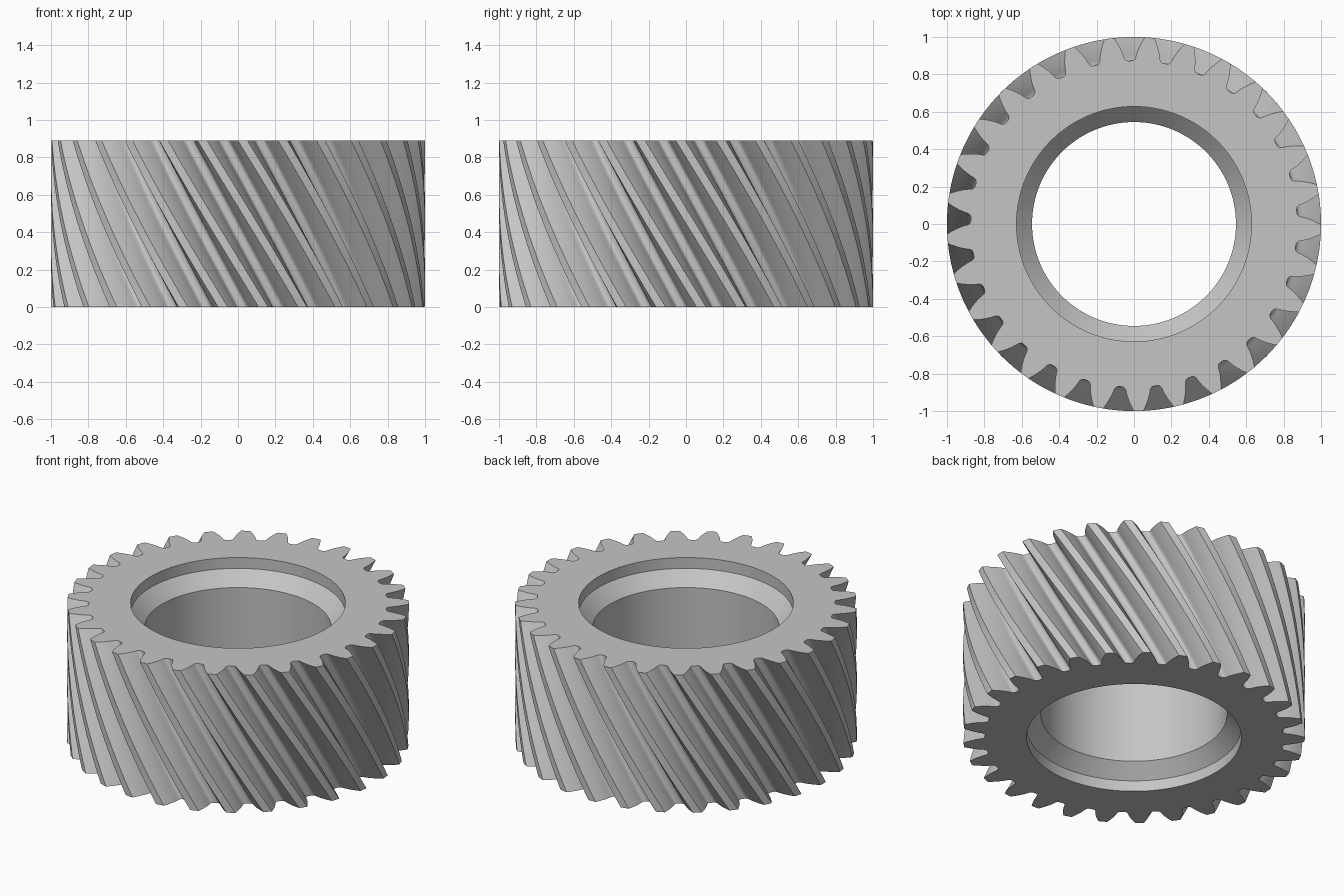
import bpy, bmesh
from math import acos, cos, sin, tan, pi, radians

cube = bpy.data.objects.get("Cube")
if cube:
    bpy.data.objects.remove(cube, do_unlink=True)

# Gear proportions
TEETH = 29
HEIGHT = 0.89
TWIST = -0.545
LAYERS = 28
PITCH_R, BASE_R, ROOT_R = 0.944, 0.87, 0.873
BORE_R, RECESS_R = 0.545, 0.628
STEP_DEPTH, CONE_DEPTH = 0.07, 0.155
TOP_GAP_ANGLE = radians(4.5)
HALF_PITCH = pi / TEETH


def involute(r):
    a = acos(min(1, BASE_R / r))
    return tan(a) - a


def gap_half_angle(r):
    return HALF_PITCH / 2 - involute(PITCH_R) + involute(r)


# Half of one gap: rounded root, involute flank, flat tip
half = [(ROOT_R, 0.012), (0.8755, 0.022), (0.8805, 0.029)]
for i in range(8):
    r = 0.889 + (1 - 0.889) * i / 7
    half.append((r, gap_half_angle(r)))
pitch = [(r, -a) for r, a in reversed(half)] + [(ROOT_R, 0)] + half + [(1, HALF_PITCH)]
profile = [(r, a + 2 * HALF_PITCH * t) for t in range(TEETH) for r, a in pitch]
COUNT = len(profile)

bm = bmesh.new()


def ring(points, z):
    return [bm.verts.new((r * cos(a), r * sin(a), z)) for r, a in points]


def toothed(t):
    turn = TOP_GAP_ANGLE + TWIST * (t - 1)
    return [(r, a + turn) for r, a in profile]


def circle(r):
    return [(r, 2 * pi * j / COUNT) for j in range(COUNT)]


def bridge(a, b, shift=0):
    for j in range(COUNT):
        k = (j + 1) % COUNT
        bm.faces.new((a[j], a[k], b[(k + shift) % COUNT], b[(j + shift) % COUNT]))


# Twisted teeth
layers = [ring(toothed(i / LAYERS), HEIGHT * i / LAYERS) for i in range(LAYERS + 1)]
for low, high in zip(layers, layers[1:]):
    bridge(low, high)

# Stepped and tapered bore
sections = [(RECESS_R, 0), (RECESS_R, STEP_DEPTH), (BORE_R, CONE_DEPTH)]
sections += [(r, HEIGHT - z) for r, z in reversed(sections)]
bore = [ring(circle(r), z) for r, z in sections]
for low, high in zip(bore, bore[1:]):
    bridge(high, low)

# Flat end faces
for t, outer, inner in ((0, layers[0], bore[0]), (1, layers[-1], bore[-1])):
    points = toothed(t)
    middle = ring([(0.78, a) for r, a in points], HEIGHT * t)
    shift = round(points[0][1] * COUNT / (2 * pi))
    bridge(outer, middle)
    bridge(middle, inner, shift)

bmesh.ops.recalc_face_normals(bm, faces=bm.faces)
mesh = bpy.data.meshes.new("helical_gear")
bm.to_mesh(mesh)
bm.free()
gear = bpy.data.objects.new("helical_gear", mesh)
bpy.context.collection.objects.link(gear)

# Plain grey metal
grey = bpy.data.materials.new("light_grey")
grey.use_nodes = True
colour = (0.56, 0.56, 0.56, 1)
grey.diffuse_color = colour
grey.node_tree.nodes["Principled BSDF"].inputs["Base Color"].default_value = colour
mesh.materials.append(grey)

# Smooth flanks with sharp rims
bpy.ops.object.select_all(action="DESELECT")
gear.select_set(True)
bpy.context.view_layer.objects.active = gear
bpy.ops.object.shade_smooth_by_angle(angle=radians(30))
